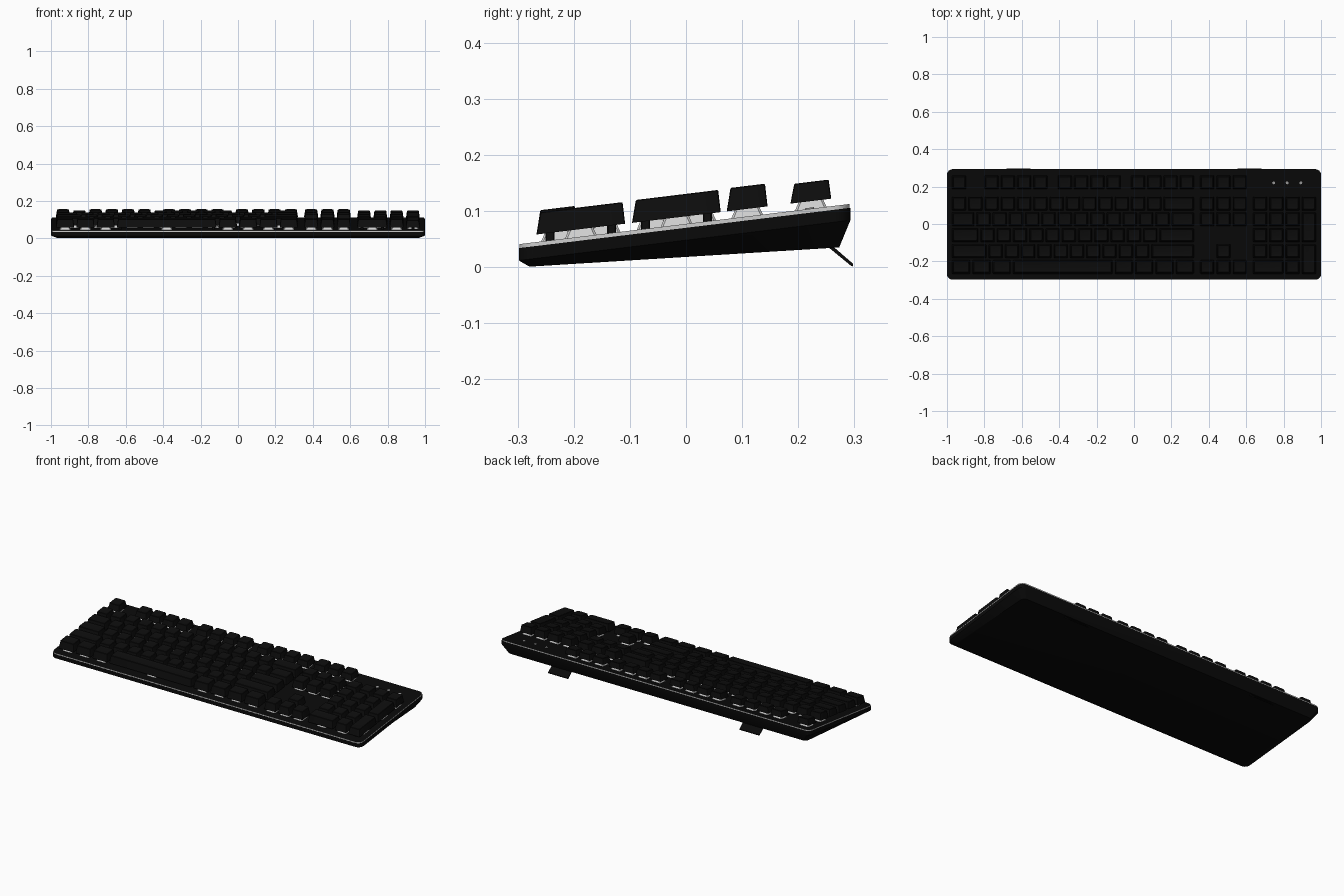
import bpy, bmesh, math

if "Cube" in bpy.data.objects:
    bpy.data.objects.remove(bpy.data.objects["Cube"])

PX, PY = 0.087, 0.0853          # key pitch
X0 = -0.979                     # left edge of key field
GAP = 0.0125
ROW_Y = [0.2225, 0.109, 0.0255, -0.0597, -0.145, -0.230]
ROW_TOP = [0.048, 0.0545, 0.0535, 0.0535, 0.0525, 0.056]


def material(name, v):
    m = bpy.data.materials.new(name)
    m.diffuse_color = (v, v, v, 1)
    m.use_nodes = True
    m.node_tree.nodes["Principled BSDF"].inputs["Base Color"].default_value = m.diffuse_color
    return m


CASE = material("case black", 0.003)
KEY = material("keycap black", 0.004)
LIGHT = material("light grey", 0.62)
MARK = material("indicator grey", 0.35)


def plate_z(y):
    return 0.041 + 0.1215 * (y + 0.298)


def outline(x0, x1, y0, y1, r, n):
    pts = []
    corners = [(x1 - r, y1 - r, 0), (x0 + r, y1 - r, 90),
               (x0 + r, y0 + r, 180), (x1 - r, y0 + r, 270)]
    for cx, cy, a in corners:
        for i in range(n + 1):
            t = math.radians(a + 90 * i / n)
            pts.append((cx + r * math.cos(t), cy + r * math.sin(t)))
    return pts


def loft(bm, rings):
    """Skin a list of (outline, height function) into a closed solid."""
    loops = [[bm.verts.new((x, y, f(y))) for x, y in pts] for pts, f in rings]
    for a, b in zip(loops, loops[1:]):
        for i in range(len(a)):
            j = (i + 1) % len(a)
            bm.faces.new((a[i], a[j], b[j], b[i]))
    bm.faces.new(loops[0][::-1])
    bm.faces.new(loops[-1])


def above(h):
    return lambda y: plate_z(y) + h


def block(bm, cx, cy, w, d, w2, d2, h0, h1, r=0.004, n=1):
    loft(bm, [(outline(cx - w / 2, cx + w / 2, cy - d / 2, cy + d / 2, r, n), above(h0)),
              (outline(cx - w2 / 2, cx + w2 / 2, cy - d2 / 2, cy + d2 / 2, r, n), above(h1))])


def finish(name, bm, mats, smooth=False):
    bmesh.ops.recalc_face_normals(bm, faces=bm.faces)
    me = bpy.data.meshes.new(name)
    bm.to_mesh(me)
    bm.free()
    for m in mats:
        me.materials.append(m)
    ob = bpy.data.objects.new(name, me)
    bpy.context.collection.objects.link(ob)
    if smooth:
        bpy.ops.object.select_all(action='DESELECT')
        ob.select_set(True)
        bpy.context.view_layer.objects.active = ob
        bpy.ops.object.shade_smooth_by_angle(angle=math.radians(30))
    return ob


# Lower case: wedge with chamfered underside
bm = bmesh.new()
body = outline(-1, 1, -0.298, 0.293, 0.03, 6)
loft(bm, [(outline(-0.967, 0.967, -0.279, 0.273, 0.025, 6), lambda y: 0.001 + 0.062 * (y + 0.279)),
          (body, above(-0.029)),
          (body, above(-0.007))])
finish("lower_case", bm, [CASE], True)

# Top plate: light rim, black upper face
bm = bmesh.new()
loft(bm, [(outline(-0.998, 0.998, -0.297, 0.291, 0.03, 6), above(-0.007)),
          (outline(-0.998, 0.998, -0.297, 0.291, 0.03, 6), above(0))])
bm.normal_update()
plate = finish("top_plate", bm, [LIGHT, CASE], True)
for p in plate.data.polygons:
    p.material_index = 1 if p.normal.z > 0.8 else 0

# Key layout: (row, left edge in key units, width, depth in rows)
keys = []


def run(row, start, widths):
    for w in widths:
        keys.append((row, start, w, 1))
        start += w


run(0, 0, [1])
for s in (2, 6.5, 11):
    run(0, s, [1] * 4)
run(1, 0, [1] * 13 + [2])
run(2, 0, [1.5] + [1] * 12 + [1.5])
run(3, 0, [1.75] + [1] * 11 + [2.25])
run(4, 0, [2.25] + [1] * 10 + [2.75])
run(5, 0, [1.25] * 3 + [6.25] + [1.25] * 4)
for r in (0, 1, 2, 5):
    run(r, 15.25, [1] * 3)
run(4, 16.25, [1])
run(1, 18.5, [1] * 4)
for r in (2, 3, 4):
    run(r, 18.5, [1] * 3)
run(5, 18.5, [2, 1])
keys += [(2, 21.5, 1, 2), (4, 21.5, 1, 2)]

# Keycaps with dished tops, switches and stabiliser stems
caps = [bmesh.new() for _ in ROW_Y]
switches, stems = bmesh.new(), bmesh.new()
for row, left, wu, du in keys:
    cx = X0 + (left + wu / 2) * PX
    cy = ROW_Y[row] if du == 1 else (ROW_Y[row] + ROW_Y[row + 1]) / 2
    hw, hd = (wu * PX - GAP) / 2, (du * PY - GAP) / 2
    top = ROW_TOP[row]

    def ring(inset, shift, r):
        return outline(cx - hw + inset, cx + hw - inset,
                       cy - hd + inset + shift, cy + hd - inset + shift, r, 2)

    loft(caps[row], [(ring(0, 0, 0.004), above(0.0135)),
                     (ring(0.0055, 0.001, 0.006), above(top - 0.0015)),
                     (ring(0.0075, 0.001, 0.006), above(top)),
                     (ring(0.016, 0.001, 0.006), above(top - 0.0025))])
    block(switches, cx, cy, 0.058, 0.056, 0.044, 0.042, 0, 0.016)
    if wu >= 2 or du == 2:
        off = 0.25 if wu > 6 else 0.055
        for s in (-1, 1):
            sx, sy = (s * off, 0) if du == 1 else (0, s * off)
            block(stems, cx + sx, cy + sy, 0.016, 0.016, 0.016, 0.016, 0, 0.015, 0.002)

names = ["function_row", "number_row", "upper_letter_row",
         "home_row", "lower_letter_row", "space_row"]
for name, bm in zip(names, caps):
    finish(name + "_keycaps", bm, [KEY], True)
finish("key_switches", switches, [LIGHT])
finish("stabiliser_stems", stems, [KEY])

# Indicator marks above the number pad
bm = bmesh.new()
for x in (0.747, 0.819, 0.892):
    block(bm, x, 0.22, 0.016, 0.016, 0.016, 0.016, 0, 0.002, 0.0079, 3)
finish("indicator_lights", bm, [MARK])

# Folding rear feet
for side, cx in (("left", -0.618), ("right", 0.618)):
    bm = bmesh.new()
    prof = [(0.252, 0.037), (0.262, 0.037), (0.298, 0.006), (0.297, 0.001), (0.294, 0.0025)]
    a = [bm.verts.new((cx - 0.064, y, z)) for y, z in prof]
    b = [bm.verts.new((cx + 0.064, y, z)) for y, z in prof]
    bm.faces.new(a)
    bm.faces.new(b[::-1])
    for i in range(len(a)):
        j = (i + 1) % len(a)
        bm.faces.new((a[i], b[i], b[j], a[j]))
    finish(side + "_rear_foot", bm, [CASE])
